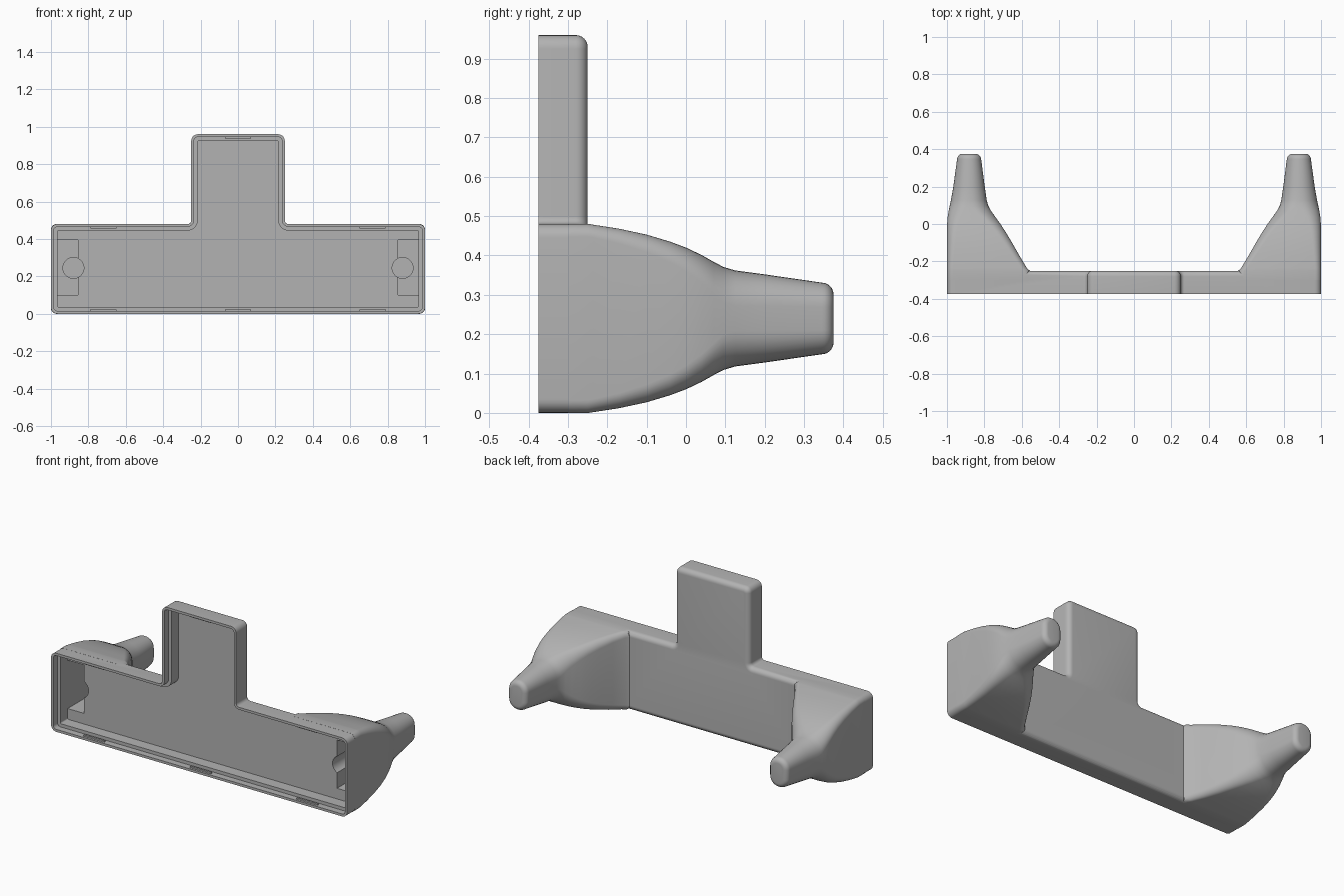
import bpy, bmesh, math
from mathutils import Vector

cube = bpy.data.objects.get("Cube")
if cube:
    bpy.data.objects.remove(cube)

grey = bpy.data.materials.new("plain grey")
grey.use_nodes = True
grey.diffuse_color = (0.45, 0.45, 0.45, 1)
grey.node_tree.nodes["Principled BSDF"].inputs["Base Color"].default_value = (0.45, 0.45, 0.45, 1)


def rounded(points, radii, steps=6):
    """Counter-clockwise polygon with an arc at every corner."""
    out = []
    n = len(points)
    for i, r in enumerate(radii):
        p = Vector(points[i])
        a = (Vector(points[i - 1]) - p).normalized()
        b = (Vector(points[(i + 1) % n]) - p).normalized()
        mid = p + (a + b) * r
        for k in range(steps + 1):
            t = k / steps * math.pi / 2
            out.append(mid - b * r * math.cos(t) - a * r * math.sin(t))
    return out


def loft(name, rings):
    """Skin closed (y, outline) rings and cap both ends."""
    bm = bmesh.new()
    loops = [[bm.verts.new((p.x, y, p.y)) for p in ring] for y, ring in rings]
    for a, b in zip(loops, loops[1:]):
        for i in range(len(a)):
            j = (i + 1) % len(a)
            bm.faces.new((a[i], a[j], b[j], b[i]))
    bm.faces.new(loops[0])
    bm.faces.new(loops[-1])
    bmesh.ops.recalc_face_normals(bm, faces=bm.faces)
    mesh = bpy.data.meshes.new(name)
    bm.to_mesh(mesh)
    bm.free()
    mesh.materials.append(grey)
    ob = bpy.data.objects.new(name, mesh)
    bpy.context.collection.objects.link(ob)
    return ob


def combine(target, other, operation):
    mod = target.modifiers.new(operation.lower(), 'BOOLEAN')
    mod.operation, mod.solver, mod.object = operation, 'EXACT', other
    bpy.context.view_layer.objects.active = target
    bpy.ops.object.modifier_apply(modifier=mod.name)
    bpy.data.objects.remove(other)


def tee(d):
    """Upside-down T outline inset by d."""
    w, t, lo, mid, hi = 1 - d, 0.25 - d, d, 0.48 - d, 0.96 - d
    pts = [(-w, lo), (w, lo), (w, mid), (t, mid), (t, hi), (-t, hi), (-t, mid), (-w, mid)]
    c, v = max(0.035 - d, 0.008), 0.02 + d
    return rounded(pts, [c, c, c, v, c, c, v, c])


def box(x0, x1, z0, z1, r):
    return rounded([(x0, z0), (x1, z0), (x1, z1), (x0, z1)], [r] * 4, 8)


# Tray body with a softened back edge
arc = [k / 6 * math.pi / 2 for k in range(7)]
R = 0.03
tray = loft("tray_housing", [(-0.375, tee(0))] +
            [(-0.25 - R + R * math.sin(t), tee(R * (1 - math.cos(t)))) for t in arc])

# Horn sections: y, inner x, outer x, half height, corner radius
sections = [
    (-0.30, 0.555, 1.0005, 0.2405, 0.033), (-0.25, 0.557, 1.0005, 0.2405, 0.033),
    (-0.235, 0.573, 1.0, 0.238, 0.033), (-0.17, 0.612, 1.0, 0.228, 0.038),
    (-0.10, 0.652, 1.0, 0.213, 0.045), (-0.04, 0.688, 1.0, 0.195, 0.052),
    (0.0, 0.714, 0.999, 0.180, 0.06), (0.04, 0.743, 0.996, 0.161, 0.07),
    (0.07, 0.764, 0.991, 0.144, 0.08), (0.095, 0.778, 0.986, 0.131, 0.09),
    (0.125, 0.787, 0.979, 0.122, 0.09), (0.20, 0.798, 0.966, 0.112, 0.08),
    (0.345, 0.817, 0.946, 0.091, 0.062),
]
cap = [(0.345 + 0.03 * math.sin(t), 0.03 * (1 - math.cos(t))) for t in arc[1:]]
sections += [(y, 0.817 + d, 0.946 - d, 0.091 - d, 0.062 - d) for y, d in cap]

for side in (-1, 1):
    def span(a, b):
        return sorted((side * a, side * b))
    horn = loft("horn", [(y, box(*span(a, b), 0.24 - h, 0.24 + h, r))
                         for y, a, b, h, r in sections])
    combine(tray, horn, 'UNION')

# Stepped hollow open to the front
hollow = loft("hollow_cutter", [(-0.40, tee(0.015)), (-0.335, tee(0.015)),
                                (-0.335, tee(0.035)), (-0.265, tee(0.035))])
combine(tray, hollow, 'DIFFERENCE')

# Pocket and round bore running into each horn
for side in (-1, 1):
    x0, x1 = sorted((side * 0.855, side * 0.965))
    pocket = box(x0, x1, 0.10, 0.395, 0.002)
    combine(tray, loft("pocket_cutter", [(-0.30, pocket), (-0.02, pocket)]), 'DIFFERENCE')
    x, r = side * 0.88, 0.056
    bore = [Vector((x + r * math.cos(k * math.pi / 16), 0.245 + r * math.sin(k * math.pi / 16)))
            for k in range(32)]
    combine(tray, loft("bore_cutter", [(-0.31, bore), (0.25, bore)]), 'DIFFERENCE')

# Snap ridges along the lip
ridges = [(x, z) for x in (-0.72, 0.72) for z in (0.018, 0.462)] + [(0, 0.018), (0, 0.942)]
for x, z in ridges:
    bar = box(x - 0.07, x + 0.07, z - 0.006, z + 0.006, 0.002)
    loft("snap_ridge", [(-0.362, bar), (-0.35, bar)])

bpy.ops.object.select_all(action='DESELECT')
tray.select_set(True)
bpy.context.view_layer.objects.active = tray
bpy.ops.object.shade_smooth_by_angle(angle=math.radians(32))
